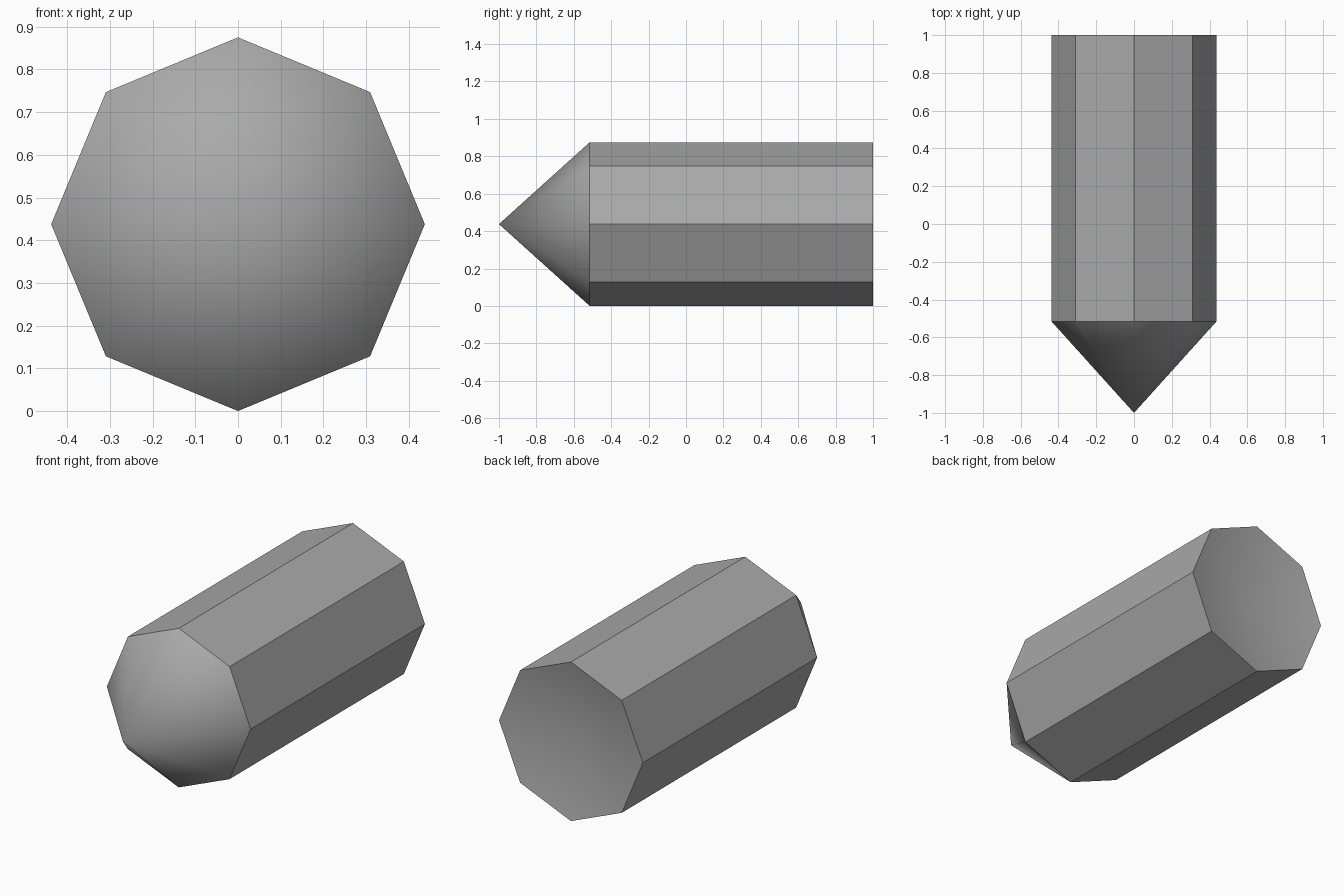
import bpy, bmesh
from math import cos, sin, pi

cube = bpy.data.objects.get("Cube")
if cube:
    bpy.data.objects.remove(cube, do_unlink=True)

SIDES = 8
RADIUS = 0.4375
TIP, SHOULDER, BACK = -1.0, -0.515, 1.0
RECESS = 0.09

grey = bpy.data.materials.new("plain_grey")
grey.use_nodes = True
colour = (0.4, 0.4, 0.4, 1)
grey.diffuse_color = colour
grey.node_tree.nodes["Principled BSDF"].inputs["Base Color"].default_value = colour

bm = bmesh.new()


def ring(y):
    """Octagon around the long axis, with a corner at the bottom."""
    angles = [2 * pi * i / SIDES for i in range(SIDES)]
    return [bm.verts.new((RADIUS * cos(a), y, RADIUS + RADIUS * sin(a))) for a in angles]


def fan(loop, y):
    """Smooth cone from a ring to a point on the axis."""
    apex = bm.verts.new((0, y, RADIUS))
    for i in range(SIDES):
        bm.faces.new((loop[i], loop[(i + 1) % SIDES], apex)).smooth = True


front, back = ring(SHOULDER), ring(BACK)

# Straight body with flat sides
for i in range(SIDES):
    j = (i + 1) % SIDES
    bm.faces.new((front[i], front[j], back[j], back[i]))

# Pointed nose and shallow hollow at the rear
fan(front, TIP)
fan(back, BACK - RECESS)

bmesh.ops.recalc_face_normals(bm, faces=bm.faces)

# Keep the rims and body edges crisp
for edge in bm.edges:
    edge.smooth = all(face.smooth for face in edge.link_faces)

mesh = bpy.data.meshes.new("pointed_body")
bm.to_mesh(mesh)
bm.free()
mesh.materials.append(grey)
body = bpy.data.objects.new("pointed_body", mesh)
bpy.context.collection.objects.link(body)
